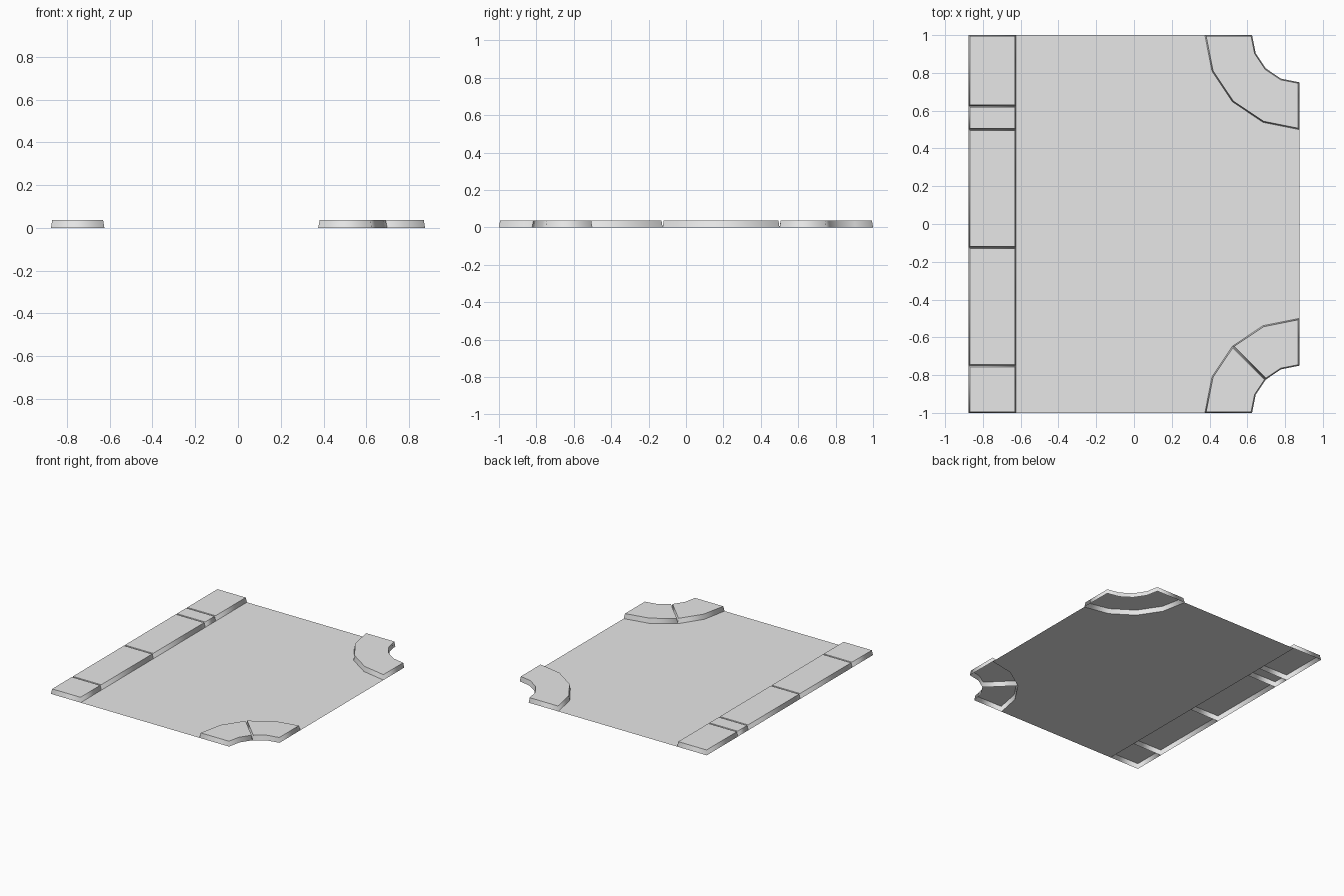
import bpy, bmesh
from math import cos, sin, radians

if "Cube" in bpy.data.objects:
    bpy.data.objects.remove(bpy.data.objects["Cube"])

W, L = 0.875, 1.0        # half width and half length of the tile
KERB = 0.25              # kerb width
HEIGHT, TAPER = 0.037, 0.006

grey = bpy.data.materials.new("concrete grey")
grey.use_nodes = True
colour = (0.8, 0.8, 0.8, 1)
grey.diffuse_color = colour
grey.node_tree.nodes["Principled BSDF"].inputs["Base Color"].default_value = colour


def slab(name, outline, raised=True):
    """Flat sheet from an outline, or an open-bottomed stone with tapered sides."""
    bm = bmesh.new()
    top = bm.faces.new([bm.verts.new((x, y, 0)) for x, y in outline])
    top.normal_update()
    if top.normal.z < 0:
        top.normal_flip()
    if raised:
        sides = bmesh.ops.inset_region(bm, faces=[top], thickness=TAPER,
                                       use_boundary=True, use_even_offset=True)["faces"]
        bmesh.ops.translate(bm, verts=top.verts[:], vec=(0, 0, HEIGHT))
        # Sides blend round the corners, the top stays crisp
        for f in sides:
            f.smooth = True
        for e in top.edges:
            e.smooth = False
    mesh = bpy.data.meshes.new(name)
    bm.to_mesh(mesh)
    bm.free()
    mesh.materials.append(grey)
    obj = bpy.data.objects.new(name, mesh)
    bpy.context.collection.objects.link(obj)


def arc(radius, side, first=0, last=4):
    """Points round the corner at y = side, from the end edge to the left edge."""
    angles = [radians(22.5 * i) for i in range(first, last + 1)]
    return [(W - radius * cos(a), side * (L - radius * sin(a))) for a in angles]


def corner_stone(name, side, first, last):
    slab(name, arc(2 * KERB, side, first, last) + arc(KERB, side, first, last)[::-1])


# Straight kerb along the right edge
joints = [-L, -0.75, -0.125, 0.5, 0.625, L]
for i, (y0, y1) in enumerate(zip(joints, joints[1:])):
    slab(f"straight_kerb_stone_{i + 1}",
         [(-W, y0), (KERB - W, y0), (KERB - W, y1), (-W, y1)])

# Curved corner kerbs: one whole, one split in two
corner_stone("back_corner_kerb", 1, 0, 4)
corner_stone("front_corner_kerb_1", -1, 0, 2)
corner_stone("front_corner_kerb_2", -1, 2, 4)

# Road sheet between the kerbs
slab("road_surface",
     [(KERB - W, -L)] + arc(2 * KERB, -1) + arc(2 * KERB, 1)[::-1] + [(KERB - W, L)],
     raised=False)
